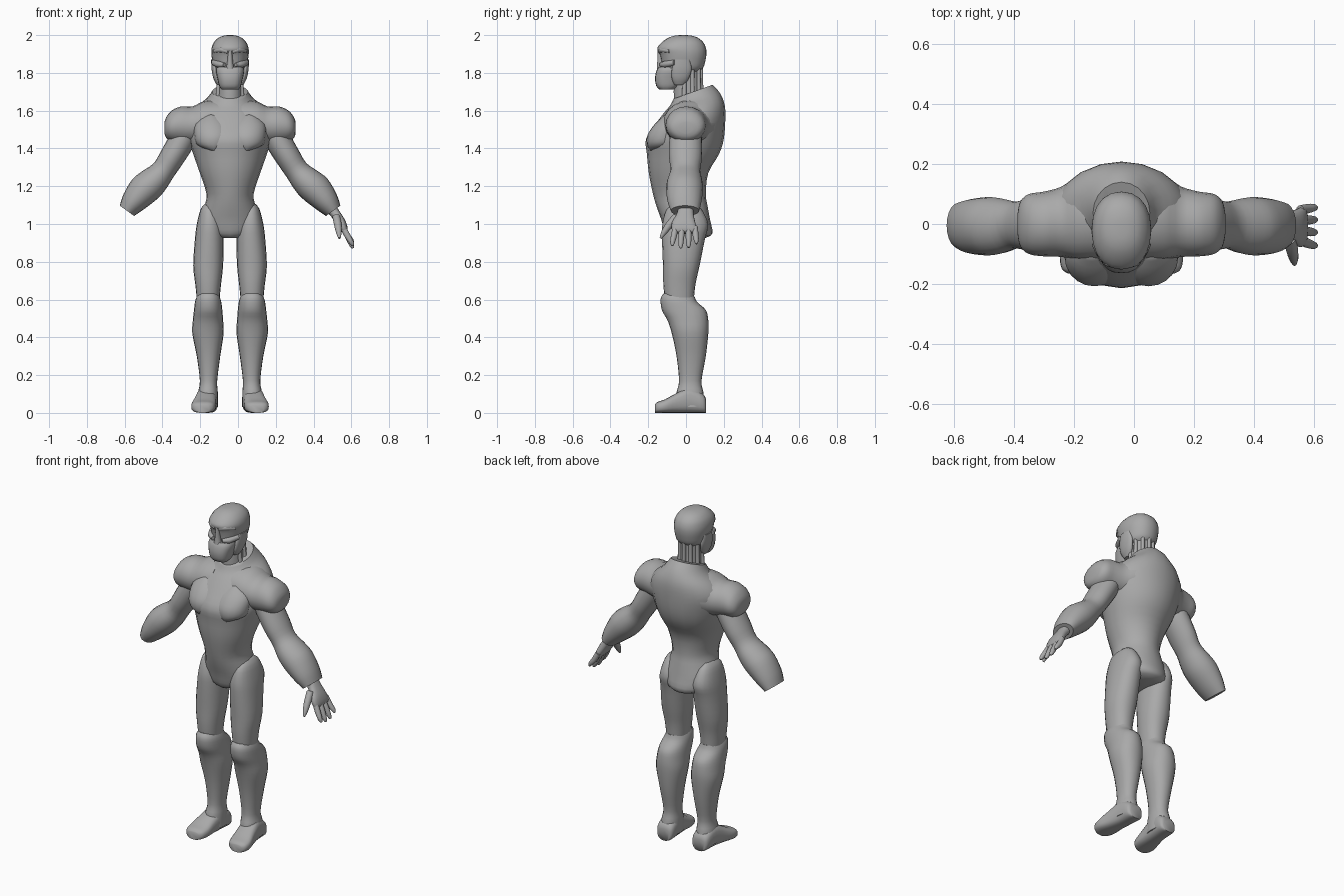
import bpy, bmesh, math
from mathutils import Vector

AXIS = -0.042          # x of the body's symmetry plane
SEG = 20

grey = bpy.data.materials.new("plain_grey")
grey.diffuse_color = (0.4, 0.4, 0.4, 1)


def spline(a, b, c, d, t):
    """Catmull-Rom blend of four values."""
    return 0.5 * (2 * b + (c - a) * t + (2 * a - 5 * b + 4 * c - d) * t * t
                  + (3 * b - a - 3 * c + d) * t ** 3)


def loft(name, stations, power=2.0, steps=3):
    """Skin of rounded rings; a station is (centre, half axis u, half axis v)."""
    st = [[Vector(p) for p in s] for s in stations]
    full = []
    for i in range(len(st) - 1):
        q = [st[max(i - 1, 0)], st[i], st[i + 1], st[min(i + 2, len(st) - 1)]]
        for k in range(steps):
            full.append([spline(q[0][j], q[1][j], q[2][j], q[3][j], k / steps)
                         for j in range(3)])
    full.append(st[-1])
    bm = bmesh.new()
    rings = []
    for c, u, v in full:
        ring = []
        for k in range(SEG):
            a = 2 * math.pi * k / SEG
            ca, sa = math.cos(a), math.sin(a)
            x = math.copysign(abs(ca) ** (2 / power), ca)
            y = math.copysign(abs(sa) ** (2 / power), sa)
            ring.append(bm.verts.new(c + u * x + v * y))
        rings.append(ring)
    for a, b in zip(rings, rings[1:]):
        for k in range(SEG):
            n = (k + 1) % SEG
            bm.faces.new((a[k], a[n], b[n], b[k]))
    bm.faces.new(rings[0])
    bm.faces.new(rings[-1])
    bmesh.ops.recalc_face_normals(bm, faces=bm.faces)
    me = bpy.data.meshes.new(name)
    bm.to_mesh(me)
    bm.free()
    me.materials.append(grey)
    ob = bpy.data.objects.new(name, me)
    bpy.context.collection.objects.link(ob)
    bpy.context.view_layer.objects.active = ob
    ob.select_set(True)
    bpy.ops.object.shade_smooth_by_angle(angle=math.radians(50))
    ob.select_set(False)
    return ob


def upright(rows, side=1):
    """Rows (z, x centre, half width, y front, y back, tilt) -> level stations."""
    return [((AXIS + side * x, (f + b) / 2, z), (w, 0, 0),
             (0, (b - f) / 2, t * (b - f) / 2)) for z, x, w, f, b, t in rows]


def slanted(rows, side):
    """Rows (x, z, half thickness, y front, y back) across the arm direction."""
    return [((AXIS + side * x, (f + b) / 2, z), (side * 0.81 * r, 0, 0.585 * r),
             (0, (b - f) / 2, 0)) for x, z, r, f, b in rows]


def tube(name, points, radii):
    """Round tapering finger-like part with a blunt tip."""
    p = [Vector(q) for q in points]
    d = (p[-1] - p[0]).normalized()
    u = d.cross(Vector((0, 1, 0))).normalized()
    v = d.cross(u)
    loft(name, [(c, u * r, v * r) for c, r in zip(p, radii)], steps=2)


# torso with raised, slanted collar
loft("torso", upright([
    (0.925, 0, 0.05, -0.085, 0.10, 0), (0.95, 0, 0.13, -0.11, 0.14, 0),
    (1.02, 0, 0.155, -0.13, 0.128, 0), (1.09, 0, 0.137, -0.155, 0.115, 0),
    (1.16, 0, 0.125, -0.175, 0.105, 0), (1.27, 0, 0.16, -0.197, 0.118, 0),
    (1.37, 0, 0.195, -0.207, 0.175, 0), (1.45, 0, 0.22, -0.212, 0.20, 0),
    (1.54, 0, 0.232, -0.160, 0.208, 0.05), (1.61, 0, 0.19, -0.115, 0.205, 0.12),
    (1.66, 0, 0.125, -0.085, 0.18, 0.25), (1.70, 0, 0.095, -0.065, 0.14, 0.36)]))

for side, tag in ((1, "left"), (-1, "right")):
    # broad chest muscle
    loft(tag + "_pectoral", upright([
        (1.39, 0.085, 0.03, -0.19, -0.10, 0), (1.42, 0.09, 0.085, -0.206, -0.04, 0),
        (1.47, 0.09, 0.10, -0.204, -0.02, 0), (1.53, 0.095, 0.09, -0.165, -0.01, 0),
        (1.58, 0.10, 0.04, -0.11, -0.02, 0)], side))

    # shoulder cap, lofted outward
    cap = [(0.06, -0.12, 0.185, 1.42, 1.66), (0.14, -0.12, 0.165, 1.42, 1.65),
           (0.20, -0.11, 0.125, 1.42, 1.622), (0.26, -0.108, 0.108, 1.425, 1.622),
           (0.31, -0.10, 0.10, 1.435, 1.60), (0.338, -0.075, 0.075, 1.455, 1.565),
           (0.347, -0.035, 0.035, 1.48, 1.54)]
    loft(tag + "_shoulder", [((AXIS + side * x, (f + b) / 2, (lo + hi) / 2),
         (0, (b - f) / 2, 0), (0, 0, (hi - lo) / 2)) for x, f, b, lo, hi in cap])

    # upper arm and flared forearm sleeve
    loft(tag + "_arm", slanted([
        (0.22, 1.51, 0.06, -0.08, 0.08), (0.25, 1.45, 0.07, -0.088, 0.085),
        (0.307, 1.355, 0.067, -0.09, 0.085), (0.352, 1.285, 0.064, -0.082, 0.075),
        (0.40, 1.235, 0.078, -0.098, 0.085), (0.448, 1.188, 0.085, -0.105, 0.09),
        (0.508, 1.12, 0.068, -0.098, 0.082), (0.546, 1.07, 0.047, -0.08, 0.07)], side))

    # thigh
    loft(tag + "_thigh", upright([
        (1.11, 0.115, 0.015, -0.05, 0.04, 0), (1.08, 0.11, 0.045, -0.10, 0.08, 0),
        (1.00, 0.108, 0.068, -0.125, 0.118, 0), (0.92, 0.11, 0.076, -0.127, 0.10, 0),
        (0.78, 0.116, 0.079, -0.122, 0.072, 0), (0.68, 0.116, 0.068, -0.12, 0.05, 0),
        (0.58, 0.116, 0.058, -0.11, 0.04, 0)], side), power=2.2)

    # boot shaft with bulging knee top and calf
    loft(tag + "_boot_shaft", upright([
        (0.625, 0.116, 0.055, -0.118, 0.045, -0.1), (0.595, 0.116, 0.068, -0.134, 0.06, -0.1),
        (0.545, 0.116, 0.075, -0.128, 0.105, 0), (0.49, 0.117, 0.08, -0.098, 0.118, 0),
        (0.42, 0.117, 0.083, -0.075, 0.118, 0), (0.30, 0.114, 0.062, -0.05, 0.105, 0),
        (0.17, 0.114, 0.046, -0.037, 0.082, 0), (0.11, 0.117, 0.052, -0.05, 0.092, 0),
        (0.03, 0.12, 0.056, -0.06, 0.102, 0)], side), power=2.2)

    # foot, lofted heel to toe
    foot = [(0.106, 0.118, 0.035, 0.07), (0.09, 0.118, 0.052, 0.10),
            (0.02, 0.122, 0.055, 0.135), (-0.05, 0.131, 0.059, 0.105),
            (-0.11, 0.14, 0.065, 0.072), (-0.15, 0.143, 0.056, 0.058),
            (-0.165, 0.144, 0.035, 0.045)]
    loft(tag + "_foot", [((AXIS + side * x, y, h / 2), (w, 0, 0), (0, 0, h / 2))
                         for y, x, w, h in foot], power=2.8)

# the single bare hand: palm, four fingers and thumb
loft("palm", slanted([
    (0.53, 1.09, 0.030, -0.04, 0.04), (0.56, 1.05, 0.026, -0.05, 0.04),
    (0.588, 1.005, 0.026, -0.075, 0.05), (0.606, 0.97, 0.02, -0.075, 0.058),
    (0.612, 0.955, 0.012, -0.068, 0.052)], 1), power=2.5)
for i in range(4):
    y = -0.055 + 0.034 * i
    tip = (-0.072, -0.028, 0.014, 0.055)[i]
    drop = (0.885, 0.872, 0.875, 0.895)[i]
    x = AXIS + 0.652
    tube("finger_%d" % (i + 1),
         [(0.555, y, 0.985), (0.578, (y + tip) / 2, 0.94), (x - 0.008, tip, drop + 0.015),
          (x, tip, drop)], [0.015, 0.016, 0.012, 0.005])
tube("thumb", [(0.52, -0.05, 1.04), (0.528, -0.085, 1.0), (0.534, -0.117, 0.955),
               (0.537, -0.135, 0.925)], [0.02, 0.02, 0.015, 0.006])

# neck with cords running up the back and sides
loft("neck", upright([(1.58, 0, 0.07, -0.06, 0.10, 0), (1.70, 0, 0.062, -0.065, 0.08, 0),
                      (1.84, 0, 0.062, -0.06, 0.078, 0)]))
for i in range(7):
    a = math.radians(-15 + 35 * i)
    c, s = math.cos(a), math.sin(a)
    tube("neck_cord_%d" % (i + 1),
         [(AXIS + 0.068 * c, 0.01 + 0.076 * s, 1.65), (AXIS + 0.062 * c, 0.01 + 0.07 * s, 1.74),
          (AXIS + 0.062 * c, 0.01 + 0.07 * s, 1.84)], [0.013, 0.011, 0.011])

# skull, with the face set back below the brow
loft("head", upright([
    (1.80, 0, 0.065, -0.11, 0.06, 0), (1.825, 0, 0.085, -0.125, 0.09, 0),
    (1.865, 0, 0.094, -0.132, 0.103, 0), (1.90, 0, 0.099, -0.14, 0.108, 0),
    (1.93, 0, 0.098, -0.152, 0.106, 0), (1.96, 0, 0.087, -0.13, 0.093, 0),
    (1.985, 0, 0.063, -0.095, 0.065, 0), (1.997, 0, 0.033, -0.06, 0.03, 0),
    (2.0, 0, 0.008, -0.025, 0.0, 0)]), power=2.2)

# lower face guard and chin
loft("face_guard", upright([
    (1.712, 0, 0.045, -0.14, -0.065, 0), (1.73, 0, 0.057, -0.157, -0.04, 0),
    (1.77, 0, 0.067, -0.164, -0.02, 0), (1.81, 0, 0.075, -0.157, 0, 0),
    (1.832, 0, 0.07, -0.145, 0.0, 0)]), power=2.6)

# nose bridge
loft("nose", upright([
    (1.82, 0, 0.022, -0.155, -0.11, 0), (1.86, 0, 0.015, -0.152, -0.11, 0),
    (1.92, 0, 0.011, -0.15, -0.11, 0)]))

for side, tag in ((1, "left"), (-1, "right")):
    # brow ridge, cheek bone and ear guard
    tube(tag + "_brow", [(AXIS + side * 0.006, -0.137, 1.912), (AXIS + side * 0.045, -0.128, 1.922),
                         (AXIS + side * 0.083, -0.085, 1.915)], [0.012, 0.014, 0.01])
    tube(tag + "_cheek", [(AXIS + side * 0.03, -0.135, 1.843), (AXIS + side * 0.06, -0.112, 1.845),
                          (AXIS + side * 0.088, -0.06, 1.855)], [0.01, 0.017, 0.014])
    loft(tag + "_ear_guard", upright([
        (1.735, 0.058, 0.012, -0.06, -0.01, 0), (1.77, 0.07, 0.018, -0.075, 0.015, 0),
        (1.82, 0.08, 0.018, -0.075, 0.03, 0), (1.87, 0.086, 0.014, -0.06, 0.02, 0)], side))
